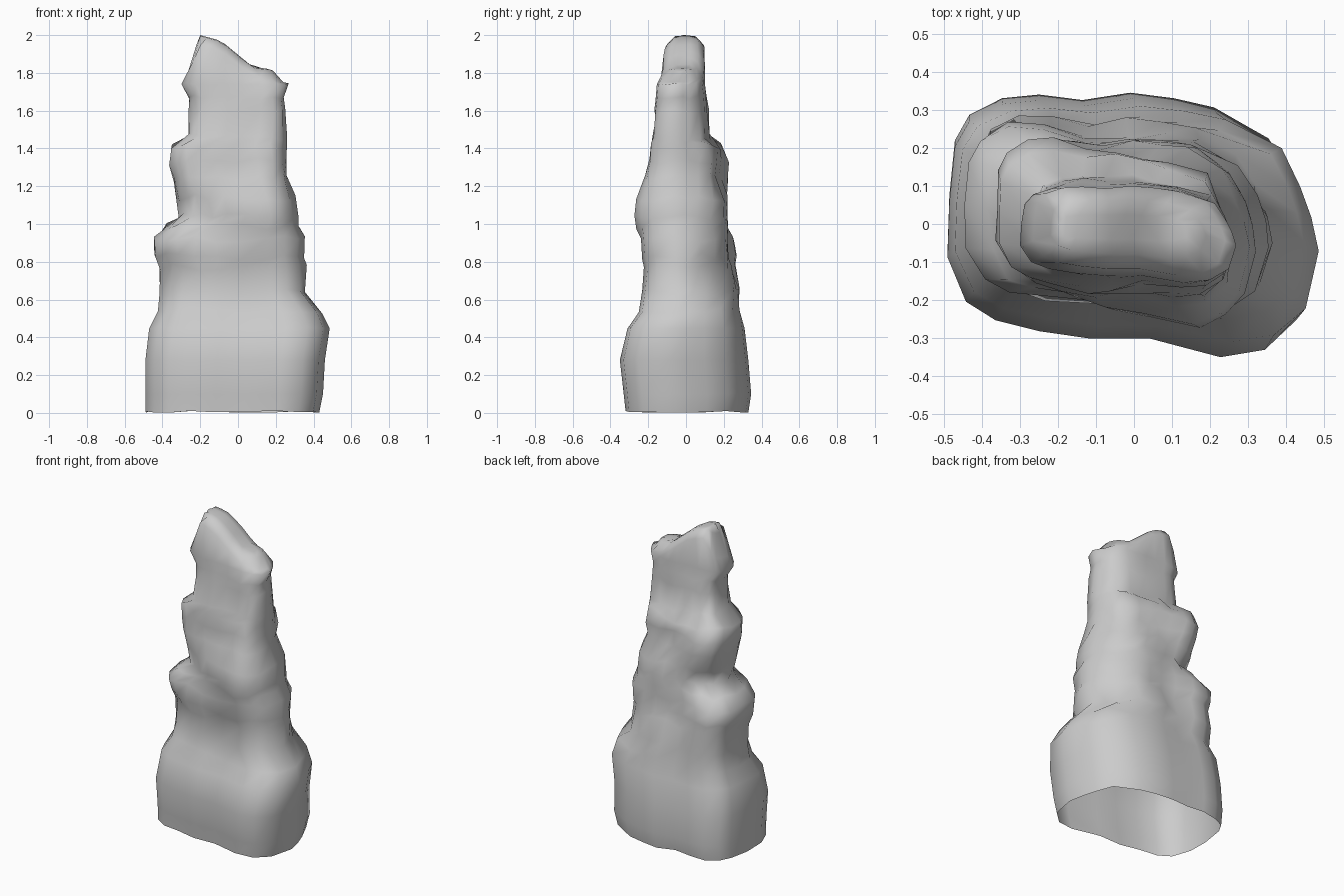
import bpy, bmesh, math, random
from mathutils import Vector, noise

random.seed(4)

# Plan outline of the rock, counter-clockwise from the right
outline = [(.49, -.08), (.47, .02), (.44, .11), (.39, .225), (.24, .31), (.13, .335), (.01, .35),
           (-.12, .33), (-.24, .345), (-.34, .335), (-.43, .29), (-.47, .22), (-.485, .07),
           (-.49, -.08), (-.44, -.2), (-.36, -.25), (-.24, -.28), (-.1, -.3), (.06, -.3),
           (.25, -.35), (.37, -.33), (.455, -.25)]

# height, left, right, front, back extents
levels = [(0.00, -.49, .43, -.32, .33), (0.10, -.49, .45, -.33, .345), (0.28, -.49, .46, -.35, .33),
          (0.45, -.47, .485, -.31, .31), (0.54, -.43, .45, -.25, .28), (0.64, -.42, .36, -.24, .29),
          (0.77, -.42, .38, -.25, .26), (0.83, -.44, .365, -.26, .26), (0.92, -.44, .36, -.26, .25),
          (0.99, -.38, .33, -.265, .24), (1.04, -.31, .33, -.27, .23), (1.14, -.33, .31, -.26, .25),
          (1.24, -.34, .26, -.22, .22), (1.33, -.36, .26, -.20, .21), (1.41, -.36, .25, -.20, .18),
          (1.46, -.27, .25, -.19, .13), (1.60, -.26, .25, -.17, .12), (1.67, -.26, .245, -.16, .11),
          (1.74, -.30, .27, -.155, .10)]

# Dents and bulges: x, y, z, radius, amount (positive is outward)
dents = [(-.15, -.25, 1.0, .13, -.05), (.12, -.25, .75, .14, -.03), (.1, -.2, 1.48, .1, -.03),
         (.3, -.2, .8, .12, -.04), (.28, -.16, 1.08, .1, -.03), (.1, -.26, 1.1, .1, .02),
         (-.38, -.18, .72, .14, -.05), (-.3, -.17, 1.12, .12, -.04), (-.25, .2, 1.08, .1, -.06),
         (-.3, .2, .9, .12, .03), (-.25, .16, 1.33, .1, .03), (-.05, .25, .85, .16, -.05),
         (.0, .2, 1.25, .14, -.04), (.3, .2, .75, .12, -.04), (.25, .15, 1.15, .12, -.03)]


def fit(left, right, front, back):
    """Stretch the plan outline to the given extents."""
    return [(left + (x + .49) / .98 * (right - left),
             front + (y + .35) / .70 * (back - front)) for x, y in outline]


def top_height(x):
    """Slanted crest profile."""
    pts = [(-.32, 1.78), (-.26, 1.86), (-.2, 2.0), (-.09, 1.97), (.08, 1.83), (.18, 1.82), (.28, 1.74)]
    for (x0, z0), (x1, z1) in zip(pts, pts[1:]):
        if x <= x1:
            return z0 + (z1 - z0) * (x - x0) / (x1 - x0)
    return pts[-1][1]


bm = bmesh.new()
rings = []

# Rocky body with dents and irregular facets
for z, l, r, f, b in levels:
    ring = []
    cx = (l + r) / 2
    rough = min(1, max(0, (z - .4) / .2)) * min(1, (1.85 - z) / .3)
    for x, y in fit(l, r, f, b):
        p = Vector((x, y, z))
        out = Vector((x - cx, y * 1.6, 0)).normalized()
        push = sum(a * math.exp(-(p - Vector((dx, dy, dz))).length_squared / rad ** 2)
                   for dx, dy, dz, rad, a in dents)
        push += .025 * rough * noise.noise(p * 6)
        p += out * push * rough
        p.z += random.uniform(-.02, .02) * rough + (random.uniform(0, .012) if z == 0 else 0)
        ring.append(bm.verts.new(p))
    rings.append(ring)

# Crest: shoulder ring and narrow sloping ridge
for ext, drop in (((-.265, .24, -.135, .10), .05), ((-.22, .19, -.09, .065), .005),
                  ((-.20, .15, -.045, .025), 0)):
    rings.append([bm.verts.new((x, y, max(1.75, top_height(x) - drop))) for x, y in fit(*ext)])

# Skin the rings; the base stays open
n = len(outline)
for a, b in zip(rings, rings[1:]):
    for i in range(n):
        j = (i + 1) % n
        bm.faces.new((a[i], a[j], b[j], b[i]))
cap = bm.faces.new(rings[-1])
bmesh.ops.triangulate(bm, faces=[cap])
bmesh.ops.recalc_face_normals(bm, faces=bm.faces)
for face in bm.faces:
    face.smooth = True

mesh = bpy.data.meshes.new("rock_pillar")
bm.to_mesh(mesh)
bm.free()
bpy.context.collection.objects.link(bpy.data.objects.new("rock_pillar", mesh))
